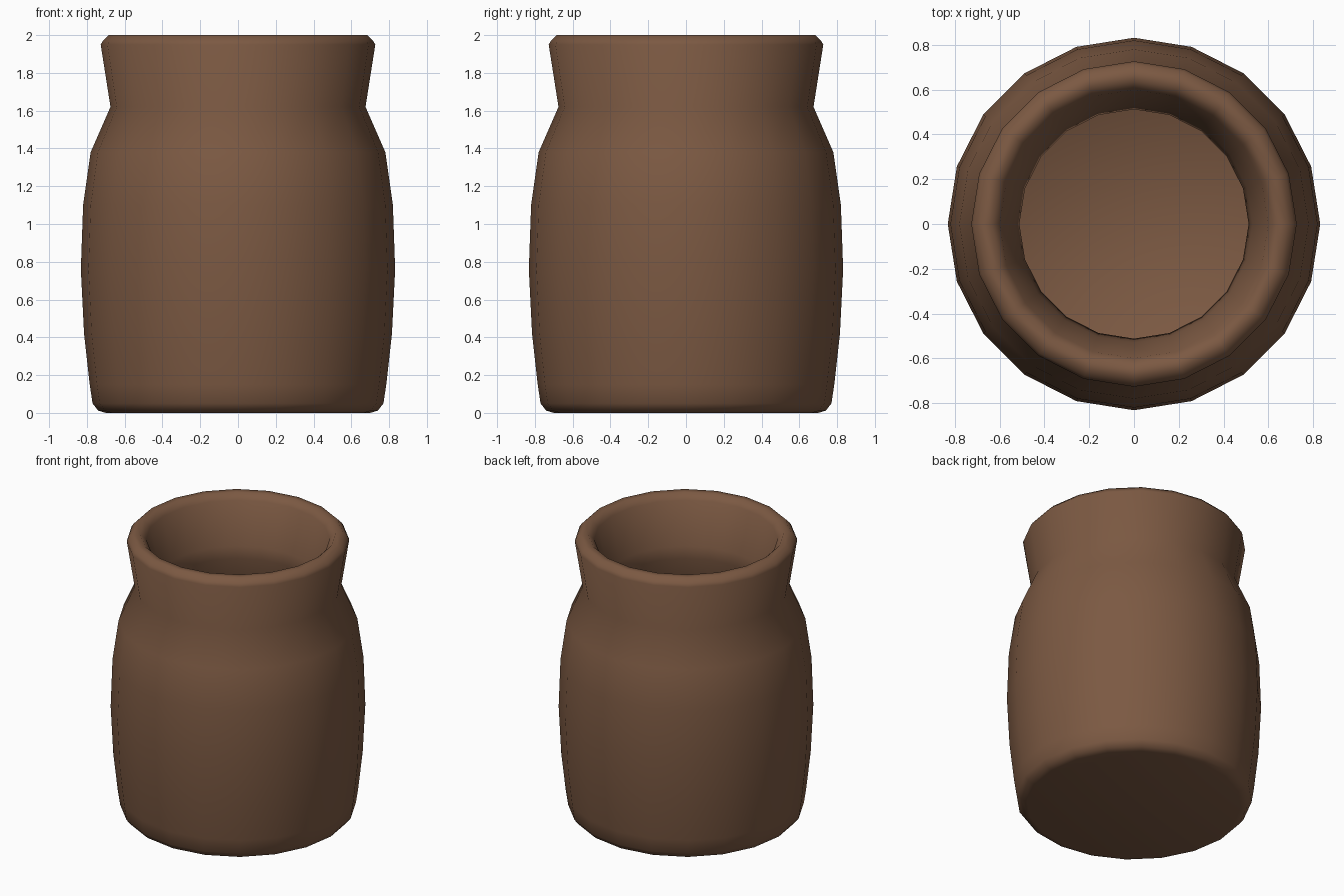
import bpy, bmesh, math

cube = bpy.data.objects.get("Cube")
if cube:
    bpy.data.objects.remove(cube, do_unlink=True)

SIDES = 20

# Fired clay colour
clay = bpy.data.materials.new("brown_clay")
clay.use_nodes = True
colour = (0.2, 0.1, 0.055, 1)
clay.diffuse_color = colour
clay.node_tree.nodes["Principled BSDF"].inputs["Base Color"].default_value = colour

# Profiles as (radius, height) pairs
outside = [(0.70, 0), (0.74, 0.012), (0.77, 0.05), (0.785, 0.15), (0.815, 0.42),
           (0.832, 0.76), (0.82, 1.1), (0.78, 1.38), (0.675, 1.62)]
rim = [(0.727, 1.95), (0.715, 1.97), (0.685, 2), (0.64, 2), (0.6, 1.96)]
inside = [(0.53, 1.66), (0.512, 1.58), (0.62, 1.35), (0.66, 1.1), (0.67, 0.76),
          (0.655, 0.42), (0.62, 0.22), (0.56, 0.17)]


def lathe(name, profile):
    """Turn a profile about z, closing both ends with flat discs."""
    bm = bmesh.new()
    rings = []
    for radius, height in profile:
        rings.append([bm.verts.new((radius * math.cos(a), radius * math.sin(a), height))
                      for a in (math.tau * i / SIDES for i in range(SIDES))])
    for low, high in zip(rings, rings[1:]):
        for i in range(SIDES):
            j = (i + 1) % SIDES
            bm.faces.new((low[i], low[j], high[j], high[i]))
    bm.faces.new(rings[0][::-1])
    bm.faces.new(rings[-1])
    bmesh.ops.recalc_face_normals(bm, faces=bm.faces)
    mesh = bpy.data.meshes.new(name)
    bm.to_mesh(mesh)
    bm.free()
    obj = bpy.data.objects.new(name, mesh)
    bpy.context.collection.objects.link(obj)
    mesh.materials.append(clay)
    return obj


# Hollow jar with bulging body, pinched neck and flared lip
jar = lathe("clay_jar", outside + rim + inside)
bpy.context.view_layer.objects.active = jar
jar.select_set(True)
bpy.ops.object.shade_smooth_by_angle(angle=math.radians(60))
